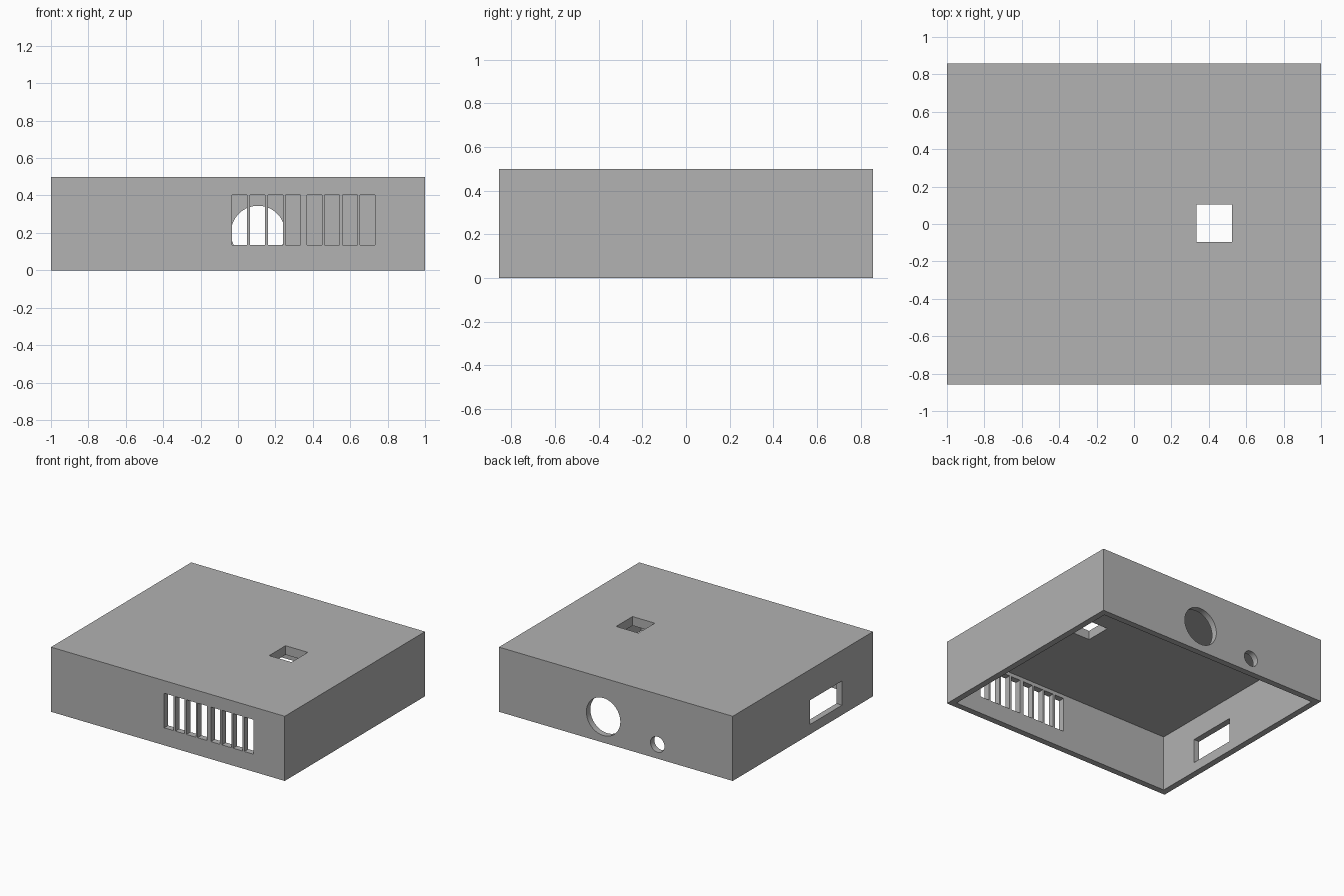
import bpy
import math

if "Cube" in bpy.data.objects:
    bpy.data.objects.remove(bpy.data.objects["Cube"], do_unlink=True)

HALF_X, HALF_Y, HEIGHT = 1.0, 0.857, 0.5
WALL, ROOF = 0.048, 0.07

grey = bpy.data.materials.new("plain grey")
grey.use_nodes = True
grey.diffuse_color = (0.445, 0.445, 0.445, 1)
grey.node_tree.nodes["Principled BSDF"].inputs["Base Color"].default_value = grey.diffuse_color


def block(name, x, y, z):
    """Box spanning the given (low, high) ranges."""
    spans = (x, y, z)
    bpy.ops.mesh.primitive_cube_add(size=1, location=[sum(s) / 2 for s in spans])
    ob = bpy.context.object
    ob.name = name
    ob.scale = [s[1] - s[0] for s in spans]
    bpy.ops.object.transform_apply(location=False, rotation=False, scale=True)
    return ob


def back_hole(name, x, z, radius):
    """Cylinder through the back wall."""
    bpy.ops.mesh.primitive_cylinder_add(
        vertices=64, radius=radius, depth=0.3,
        location=(x, HALF_Y, z), rotation=(math.pi / 2, 0, 0))
    ob = bpy.context.object
    ob.name = name
    return ob


# Outer shell
case = block("case_cover", (-HALF_X, HALF_X), (-HALF_Y, HALF_Y), (0, HEIGHT))
case.data.materials.append(grey)

# Hollow interior, open underneath
cutters = [block("interior", (WALL - HALF_X, HALF_X - WALL),
                 (WALL - HALF_Y, HALF_Y - WALL), (-0.2, HEIGHT - ROOF))]

# Two groups of four front vent slots
for start in (-0.031, 0.368):
    for i in range(4):
        x = start + i * 0.0952
        cutters.append(block("vent_slot", (x, x + 0.08),
                             (-HALF_Y - 0.1, -HALF_Y + 0.1), (0.135, 0.402)))

# Roof opening, side window and back holes
cutters.append(block("roof_opening", (0.333, 0.524), (-0.095, 0.105), (0.35, 0.6)))
cutters.append(block("side_window", (-1.1, -0.9), (-0.478, -0.086), (0.076, 0.263)))
cutters.append(back_hole("large_hole", 0.107, 0.2, 0.145))
cutters.append(back_hole("small_hole", -0.356, 0.11, 0.06))

# Cut each opening, then discard its cutter
for cutter in cutters:
    bpy.ops.object.select_all(action="DESELECT")
    case.select_set(True)
    bpy.context.view_layer.objects.active = case
    mod = case.modifiers.new("cut", "BOOLEAN")
    mod.operation = "DIFFERENCE"
    mod.solver = "EXACT"
    mod.object = cutter
    bpy.ops.object.modifier_apply(modifier=mod.name)
    bpy.data.objects.remove(cutter, do_unlink=True)

bpy.ops.object.shade_smooth_by_angle(angle=math.radians(30))
